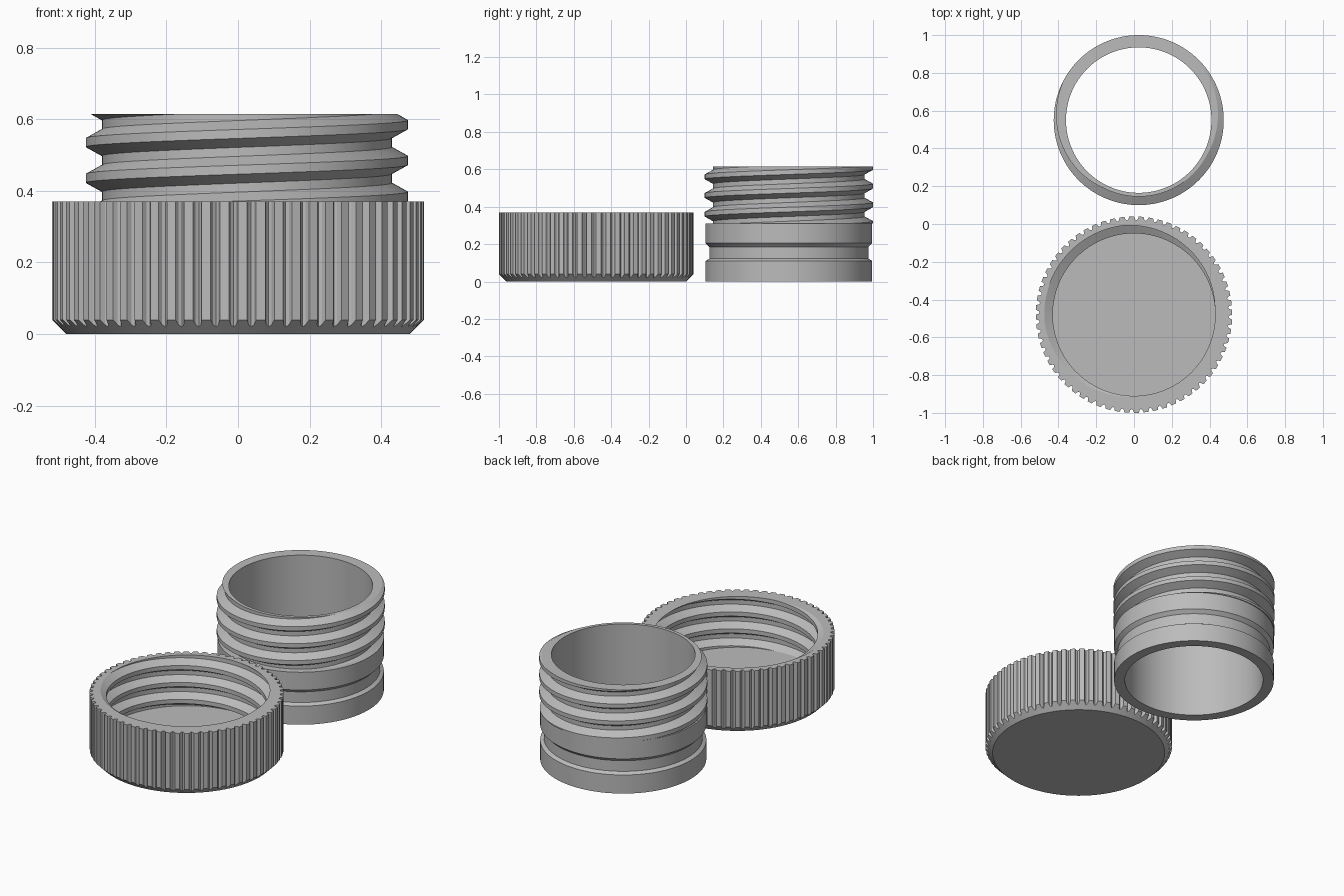
import bpy, bmesh, math

if "Cube" in bpy.data.objects:
    bpy.data.objects.remove(bpy.data.objects["Cube"])

PITCH = 0.1
plastic = bpy.data.materials.new("grey plastic")
plastic.diffuse_color = (0.5, 0.5, 0.5, 1)
plastic.use_nodes = True
plastic.node_tree.nodes["Principled BSDF"].inputs["Base Color"].default_value = plastic.diffuse_color


def thread(angle, lo, hi, r_root, r_crest, phase):
    """Points (r, z) up a helical thread at one angle, cut off at lo and hi."""
    shape = [(-0.375, r_root), (-0.125, r_crest), (0.125, r_crest), (0.375, r_root)]
    base = phase + PITCH * angle / (2 * math.pi)

    def radius(z):
        t = abs((z - base) / PITCH - round((z - base) / PITCH))
        f = min(max((t - 0.125) / 0.25, 0), 1)
        return r_crest + (r_root - r_crest) * f

    points = []
    for k in range(-2, 9):
        for t, r in shape:
            z = base + (k + t) * PITCH
            points.append((r, z) if lo < z < hi else
                          (radius(lo if z <= lo else hi), lo if z <= lo else hi))
    return points


def skin(name, angles, column, centre, closed):
    """Join the profile columns standing at each angle into one surface."""
    bm = bmesh.new()
    cols = [[bm.verts.new((r * math.cos(a), r * math.sin(a), z)) for r, z in column(i, a)]
            for i, a in enumerate(angles)]
    n = len(cols[0])
    for a, b in zip(cols, cols[1:]):
        for j in range(n if closed else n - 1):
            k = (j + 1) % n
            bm.faces.new((a[j], b[j], b[k], a[k]))
    bmesh.ops.remove_doubles(bm, verts=bm.verts[:], dist=1e-5)
    bmesh.ops.recalc_face_normals(bm, faces=bm.faces[:])
    me = bpy.data.meshes.new(name)
    bm.to_mesh(me)
    bm.free()
    me.materials.append(plastic)
    ob = bpy.data.objects.new(name, me)
    ob.location = (centre[0], centre[1], 0)
    bpy.context.collection.objects.link(ob)
    bpy.ops.object.select_all(action='DESELECT')
    ob.select_set(True)
    bpy.context.view_layer.objects.active = ob
    bpy.ops.object.shade_smooth_by_angle(angle=math.radians(25))
    return ob


# Threaded neck: open tube with a recessed band and outside thread
def neck_column(i, a):
    return ([(0.385, 0), (0.445, 0), (0.445, 0.11), (0.425, 0.122), (0.425, 0.185),
             (0.445, 0.205), (0.445, 0.31)]
            + thread(a, 0.31, 0.615, 0.405, 0.45, 0.085) + [(0.385, 0.615)])


N = 144
skin("threaded_neck", [2 * math.pi * i / N for i in range(N + 1)],
     neck_column, (0.025, 0.55), True)

# Screw cap: grooved grip outside, chamfered foot, thread inside
TEETH = 64
GROOVE = [(0, 0), (0.5, 0), (0.6, 0.014), (0.75, 0.02), (0.9, 0.014)]
cap_angles = [(t + f) * 2 * math.pi / TEETH for t in range(TEETH) for f, d in GROOVE]
cap_angles.append(2 * math.pi)


def cap_column(i, a):
    wall = 0.52 - GROOVE[i % len(GROOVE)][1]
    inner = thread(a, 0.07, 0.37, 0.43, 0.475, 0.031)
    return [(0, 0), (0.48, 0), (wall, wall - 0.48), (wall, 0.37)] + inner[::-1] + [(0, 0.07)]


cap = skin("screw_cap", cap_angles, cap_column, (0, -0.48), False)
